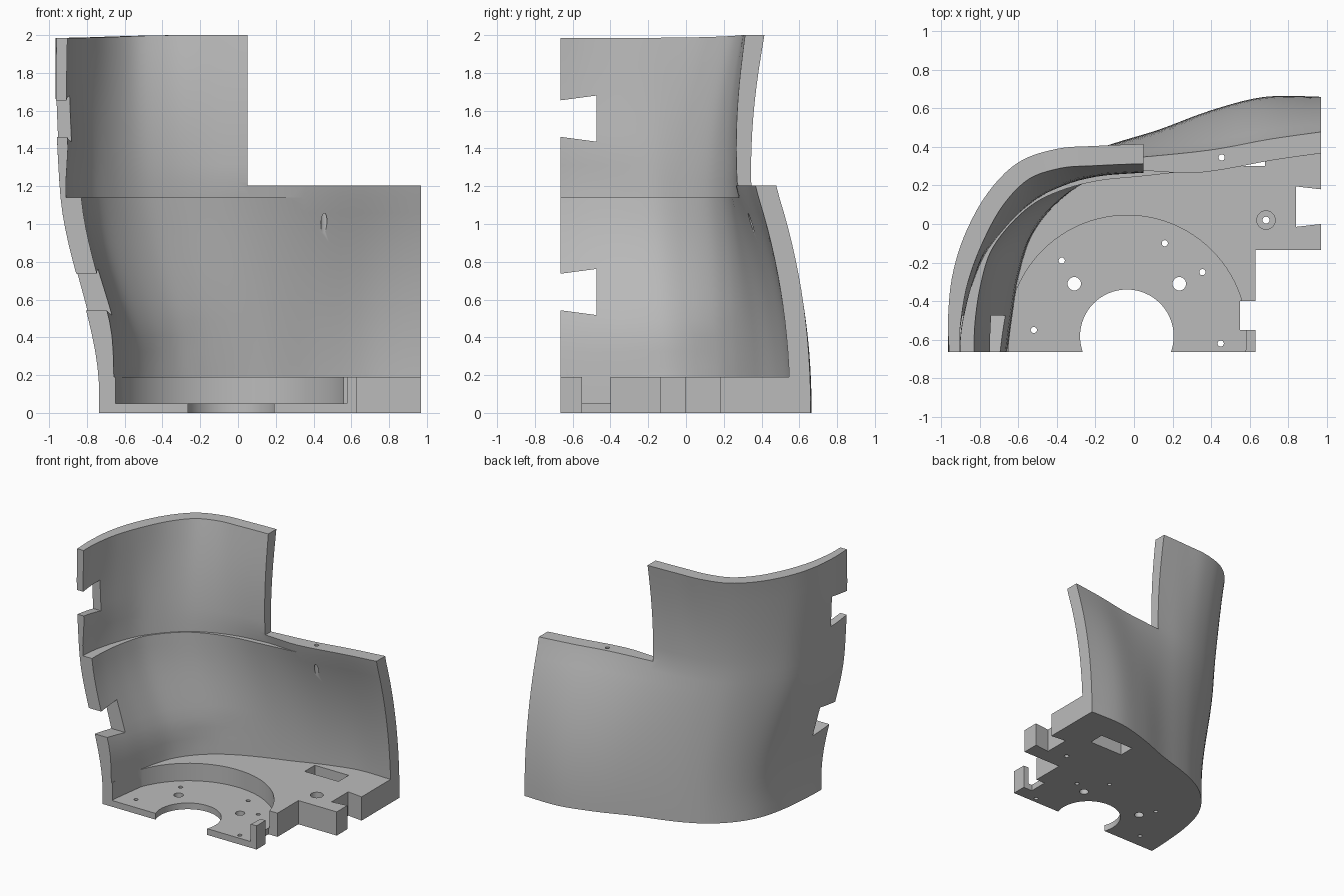
import bpy, bmesh, math
from mathutils import Vector
from mathutils.geometry import interpolate_bezier

if "Cube" in bpy.data.objects:
    bpy.data.objects.remove(bpy.data.objects["Cube"])

grey = bpy.data.materials.new("plain_grey")
grey.use_nodes = True
grey.diffuse_color = (0.5, 0.5, 0.5, 1)
grey.node_tree.nodes["Principled BSDF"].inputs["Base Color"].default_value = (0.5, 0.5, 0.5, 1)

# Outer plan curves at the floor, the shoulder and the top
FOOT = [(-.735, -.665), (-.728, -.48), (-.705, -.25), (-.65, -.03), (-.55, .14), (-.41, .275),
        (-.26, .36), (-.1, .42), (.13, .49), (.4, .59), (.68, .66), (.97, .66)]
SHOULDER = [(-.945, -.665), (-.94, -.5), (-.91, -.3), (-.85, -.1), (-.73, .07), (-.58, .2),
            (-.4, .28), (-.2, .325), (.05, .345), (.4, .38), (.7, .435), (.97, .475)]
TOP = [(-.96, -.665), (-.965, -.5), (-.945, -.28), (-.88, -.06), (-.76, .16), (-.6, .32),
       (-.4, .39), (-.2, .405), (.05, .415), (.4, .42), (.7, .42), (.97, .42)]
LAST = len(FOOT) - 1
STEPS = 5
LEDGE = 1.14


def smooth(a, b, v):
    t = min(1, max(0, (v - a) / (b - a)))
    return t * t * (3 - 2 * t)


def section(z):
    """Plan curve of the outer skin at height z."""
    pts = []
    for i in range(LAST + 1):
        u = i / LAST
        f, s, t = Vector(FOOT[i]), Vector(SHOULDER[i]), Vector(TOP[i])
        k = smooth(.2, .7, u)
        w = (1 - k) * smooth(.1, 1.25, z) + k * min(1, (z / 1.2) ** 2.15)
        p = f.lerp(s, w)
        if z > 1.2:
            h = (z - 1.2) / .8
            p += (t - s) * h ** 1.3
            bulge = math.sin(math.pi * h) * .02
            p += Vector((-bulge * .6 * (1 - u) if i < LAST else 0, -bulge * u if i else 0))
        pts.append(p)
    out = []
    for i in range(LAST):
        a, b = pts[i], pts[i + 1]
        ta = (b - pts[i - 1]) / 6 if i else Vector((0, .05))
        tb = (pts[min(i + 2, LAST)] - a) / 6
        out += interpolate_bezier(a.to_3d(), (a + ta).to_3d(), (b - tb).to_3d(), b.to_3d(), STEPS + 1)[:-1]
    return [Vector((p.x, p.y)) for p in out] + [pts[-1]]


def thickness(u, z, upper):
    corner = .04 * math.sin(math.pi * min(1, u / .7)) * (1 - smooth(.3, 1, z))
    low = .08 + .03 * max(smooth(.15, .5, z), smooth(.1, .7, u)) + corner
    if not upper:
        return low
    # The recess is nearly upright, so the wall thins just above the ledge
    foot = .03 + .07 * smooth(0, .35, u) - .03 * smooth(.4, .72, u)
    head = .057 + .045 * smooth(0, .3, u)
    rise = smooth(LEDGE, 1.45, z) * (1 - smooth(.1, .4, u)) + (z - LEDGE) / .86 * smooth(.1, .4, u)
    k = smooth(.72, .8, u)
    return (foot + (head - foot) * rise) * (1 - k) + low * k


def inset(curve, depth):
    """Offset the plan curve inwards, keeping both ends on their cut planes."""
    n, res = len(curve), []
    for j, p in enumerate(curve):
        d = (curve[min(j + 1, n - 1)] - curve[max(j - 1, 0)]).normalized()
        normal = Vector((d.y, -d.x))
        if j == 0:
            normal = Vector((1, 0))
        if j == n - 1:
            normal = Vector((0, -1))
        res.append(p + normal * depth(j / (n - 1)))
    return res


def to_object(name, bm):
    bmesh.ops.recalc_face_normals(bm, faces=bm.faces)
    me = bpy.data.meshes.new(name)
    bm.to_mesh(me)
    bm.free()
    me.materials.append(grey)
    ob = bpy.data.objects.new(name, me)
    bpy.context.collection.objects.link(ob)
    return ob


def extrude(name, corners, vec):
    bm = bmesh.new()
    face = bm.faces.new([bm.verts.new(c) for c in corners])
    ext = bmesh.ops.extrude_face_region(bm, geom=[face])["geom"]
    bmesh.ops.translate(bm, vec=vec, verts=[v for v in ext if isinstance(v, bmesh.types.BMVert)])
    return to_object(name, bm)


def prism(name, outline, z0, z1):
    return extrude(name, [(p[0], p[1], z0) for p in outline], (0, 0, z1 - z0))


def disc(x, y, r, z0, z1, sides=24):
    ring = [(x + r * math.cos(a), y + r * math.sin(a))
            for a in (2 * math.pi * i / sides for i in range(sides))]
    return prism("round_cutter", ring, z0, z1)


def box(x0, x1, y0, y1, z0, z1):
    return prism("box_cutter", [(x0, y0), (x1, y0), (x1, y1), (x0, y1)], z0, z1)


def combine(target, other, op="DIFFERENCE"):
    mod = target.modifiers.new("combine", "BOOLEAN")
    mod.operation, mod.object, mod.solver = op, other, "EXACT"
    bpy.context.view_layer.objects.active = target
    bpy.ops.object.modifier_apply(modifier=mod.name)
    bpy.data.objects.remove(other)


# Curved shell wall with an inner ledge; its rim dips slightly at the left
rows = [(LEDGE * i / 14, False) for i in range(15)] + [(LEDGE + (2 - LEDGE) * i / 10, True) for i in range(11)]
bm = bmesh.new()
rings = []
for z, upper in rows:
    outer = section(z)
    inner = inset(outer, lambda u: thickness(u, z, upper))
    dips = [.014 * (1 - smooth(.25, .6, j / (len(outer) - 1))) * (z == rows[-1][0]) for j in range(len(outer))]
    rings.append([bm.verts.new((p.x, p.y, z - d)) for p, d in zip(outer + inner[::-1], dips + dips[::-1])])
count = len(rings[0])
for a, b in zip(rings, rings[1:]):
    for j in range(count):
        k = (j + 1) % count
        bm.faces.new((a[j], a[k], b[k], b[j]))
for r in (rings[0], rings[-1]):
    for j in range(count // 2 - 1):
        bm.faces.new((r[j], r[j + 1], r[count - 2 - j], r[count - 1 - j]))
bmesh.ops.remove_doubles(bm, verts=bm.verts, dist=1e-5)
shell = to_object("shell_with_base", bm)

# Base slab with stepped front and side notch
edge = inset(section(0), lambda u: .04)
front = [(.97, .18), (.84, .195), (.84, -.015), (.97, .0), (.97, -.135), (.63, -.135), (.63, -.4),
         (.55, -.4), (.55, -.55), (.63, -.55), (.63, -.665)]
base = prism("base", [tuple(p) for p in edge] + front, 0, .19)
combine(base, disc(-.035, -.575, .62, .05, .3, 96))
combine(base, disc(-.037, -.583, .243, -.1, .3, 64))
combine(base, box(.38, .68, .302, .43, -.1, .3))

# Screw holes
for x, y, r in [(.685, .02, .018), (-.31, -.31, .035), (.235, -.31, .035), (-.375, -.19, .016),
                (.16, -.1, .016), (.355, -.25, .016), (-.52, -.55, .016), (.45, -.62, .016)]:
    combine(base, disc(x, y, r, -.1, .3))
combine(base, disc(.685, .02, .048, .13, .3))
combine(shell, base, "UNION")

# Upper right opening, pin hole in the rim
combine(shell, box(.05, 1.2, -.2, .9, 1.205, 2.2))
combine(shell, disc(.455, .345, .016, .85, 1.3))

# Dovetail notches in the left front edge
for z in (.64, 1.558):
    corners = [(-1.2, y, z + dz) for y, dz in ((-.7, -.092), (-.475, -.122), (-.475, .122), (-.7, .092))]
    combine(shell, extrude("notch_cutter", corners, (.7, 0, 0)))

bpy.ops.object.select_all(action="DESELECT")
shell.select_set(True)
bpy.context.view_layer.objects.active = shell
bpy.ops.object.shade_smooth_by_angle(angle=math.radians(30))
